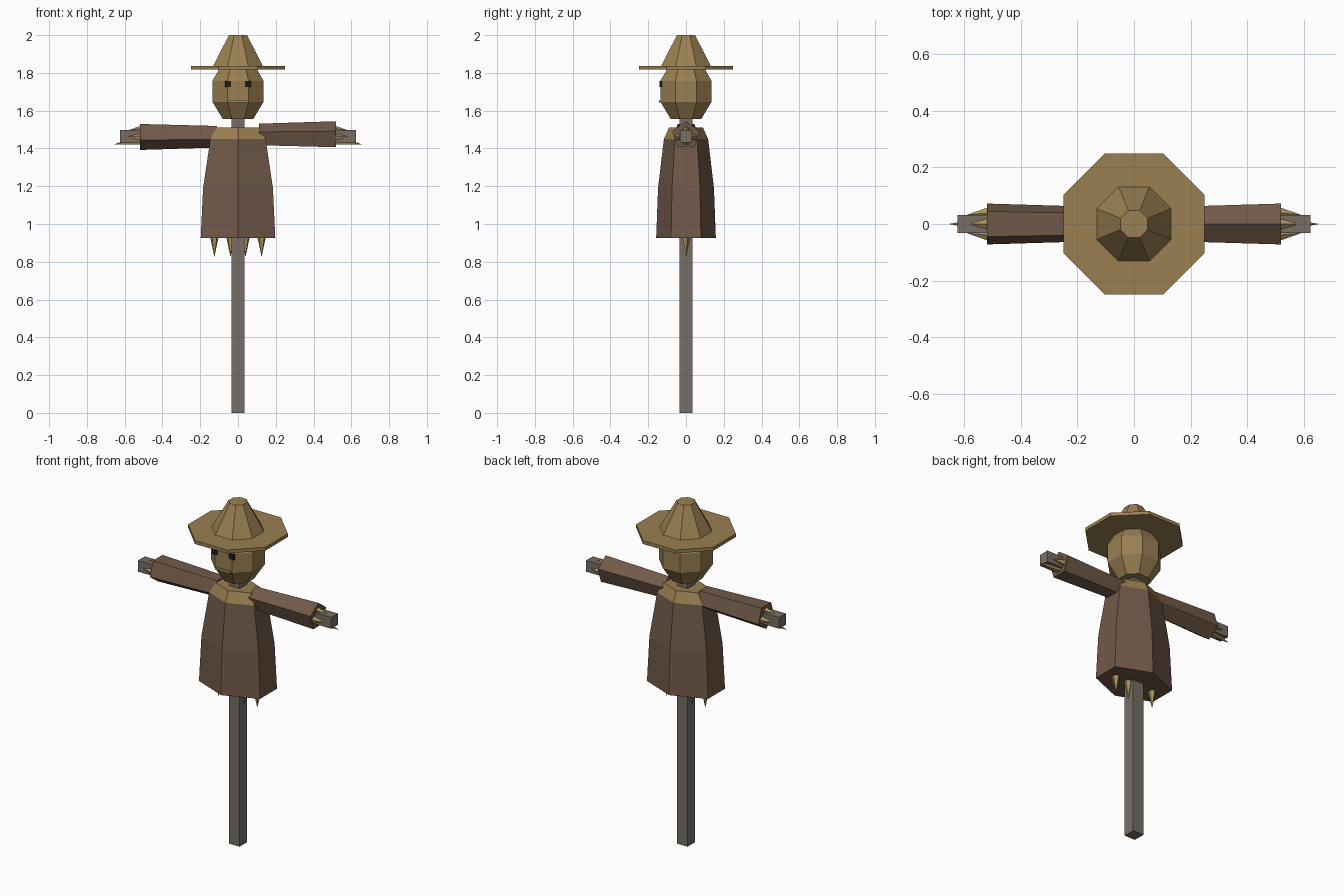
import bpy, bmesh
from math import cos, sin, radians, pi
from mathutils import Matrix, Vector

if "Cube" in bpy.data.objects:
    bpy.data.objects.remove(bpy.data.objects["Cube"])


def material(name, rgb):
    m = bpy.data.materials.new(name)
    m.use_nodes = True
    colour = (*rgb, 1)
    m.diffuse_color = colour
    bsdf = m.node_tree.nodes["Principled BSDF"]
    bsdf.inputs["Base Color"].default_value = colour
    bsdf.inputs["Roughness"].default_value = 0.9
    return m


BURLAP = material("burlap", (0.32, 0.215, 0.085))
CLOTH = material("brown cloth", (0.165, 0.1, 0.065))
WOOD = material("grey wood", (0.185, 0.155, 0.13))
STRAW = material("straw", (0.42, 0.29, 0.1))
BLACK = material("black", (0.012, 0.012, 0.012))


def finish(name, bm, *mats):
    bmesh.ops.recalc_face_normals(bm, faces=bm.faces)
    mesh = bpy.data.meshes.new(name)
    bm.to_mesh(mesh)
    bm.free()
    for m in mats:
        mesh.materials.append(m)
    obj = bpy.data.objects.new(name, mesh)
    bpy.context.collection.objects.link(obj)
    return obj


def loft(rings, sides, phase):
    """Capped stack of polygon rings, each given as (z, x radius, y radius)."""
    bm = bmesh.new()
    loops = []
    for z, rx, ry in rings:
        angles = [radians(phase) + 2 * pi * i / sides for i in range(sides)]
        loops.append([bm.verts.new((rx * cos(a), ry * sin(a), z)) for a in angles])
    for low, high in zip(loops, loops[1:]):
        for i in range(sides):
            j = (i + 1) % sides
            bm.faces.new((low[i], low[j], high[j], high[i]))
    bm.faces.new(loops[0][::-1])
    bm.faces.new(loops[-1])
    return bm


def octagon(name, profile, mat):
    """Eight-sided stack; profile lists (z, half width across flats)."""
    k = 1 / cos(pi / 8)
    return finish(name, loft([(z, h * k, h * k) for z, h in profile], 8, 22.5), mat)


def box(name, centre, size, mat):
    bm = bmesh.new()
    bmesh.ops.create_cube(bm, size=1)
    bmesh.ops.scale(bm, vec=size, verts=bm.verts)
    bmesh.ops.translate(bm, vec=centre, verts=bm.verts)
    return finish(name, bm, mat)


def straw_tuft(name, spikes):
    """Group of pointed spikes, each given as (base, tip, radius)."""
    bm = bmesh.new()
    for base, tip, radius in spikes:
        base, tip = Vector(base), Vector(tip)
        axis = tip - base
        turn = axis.to_track_quat("Z", "Y").to_matrix().to_4x4()
        place = Matrix.Translation((base + tip) / 2) @ turn
        bmesh.ops.create_cone(bm, cap_ends=True, segments=5, radius1=radius,
                              radius2=0, depth=axis.length, matrix=place)
    return finish(name, bm, STRAW)


# Wooden frame
box("post", (0, 0, 0.79), (0.07, 0.07, 1.58), WOOD)
box("crossbar", (0, 0, 1.465), (1.25, 0.062, 0.066), WOOD)

# Six-sided coat with a burlap yoke on the shoulders
coat_profile = [(0.925, 0.158), (1.19, 0.148), (1.45, 0.117), (1.51, 0.09)]
bm = loft([(z, r * 1.443, r) for z, r in coat_profile], 6, 90)
for f in bm.faces:
    f.material_index = int(f.calc_center_median().z > 1.46)
finish("coat", bm, CLOTH, BURLAP)

# Straw below the hem
straw_tuft("hem_straw", [((x, 0, 0.94), (x, 0, 0.825), 0.025)
                         for x in (-0.125, -0.04, 0.04, 0.125)])

# Five-sided sleeves with straw at the cuffs
for side, s in (("left", 1), ("right", -1)):
    bm = loft([(0.11, 0.063, 0.063), (0.52, 0.076, 0.076)], 5, 180)
    turn = Matrix.Translation((0, 0, 1.468)) @ Matrix.Rotation(s * pi / 2, 4, "Y")
    bmesh.ops.transform(bm, matrix=turn, verts=bm.verts)
    finish(side + "_sleeve", bm, CLOTH)
    straw_tuft(side + "_hand_straw", [
        ((s * 0.5, 0, 1.445), (s * 0.655, 0, 1.422), 0.03),
        ((s * 0.5, 0, 1.5), (s * 0.585, 0, 1.495), 0.025),
        ((s * 0.5, 0.04, 1.46), (s * 0.59, 0.033, 1.46), 0.025),
        ((s * 0.5, -0.04, 1.46), (s * 0.59, -0.033, 1.46), 0.025)])

# Head and face
octagon("head", [(1.555, 0.08), (1.646, 0.135), (1.757, 0.135), (1.83, 0.095)], BURLAP)
for side, s in (("left", 1), ("right", -1)):
    box(side + "_eye", (s * 0.054, -0.134, 1.742), (0.032, 0.012, 0.032), BLACK)
box("mouth", (0, -0.139, 1.648), (0.1, 0.009, 0.012), STRAW)

# Hat
octagon("hat_brim", [(1.817, 0.25), (1.837, 0.25)], BURLAP)
octagon("hat_crown", [(1.83, 0.135), (2.0, 0.048)], BURLAP)
